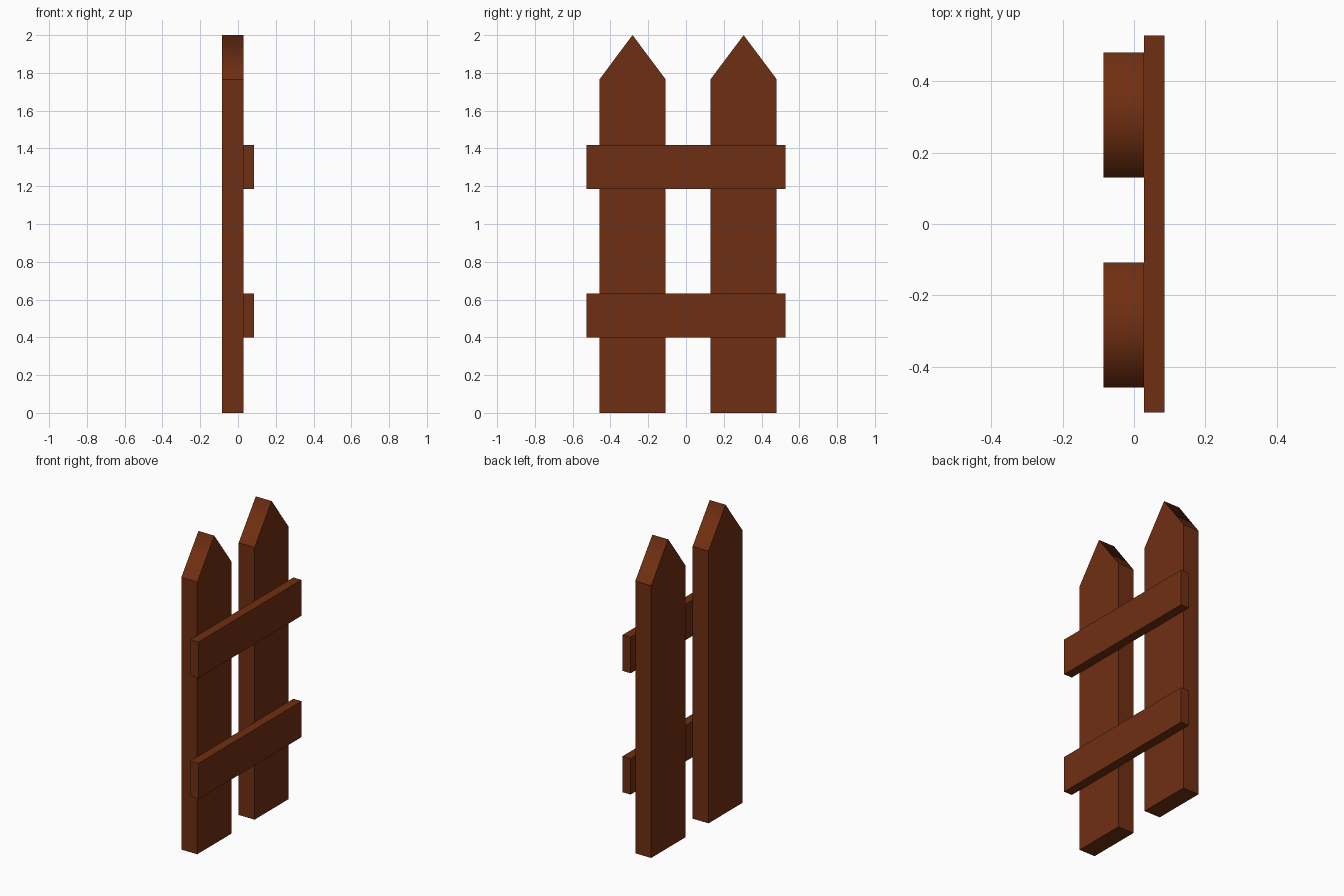
import bpy, bmesh

if "Cube" in bpy.data.objects:
    bpy.data.objects.remove(bpy.data.objects["Cube"])

wood = bpy.data.materials.new("brown_wood")
wood.diffuse_color = (0.16, 0.028, 0.006, 1)
wood.use_nodes = True
wood.node_tree.nodes["Principled BSDF"].inputs["Base Color"].default_value = wood.diffuse_color


def board(name, profile, x0, x1):
    """Extrude a (y, z) outline from x0 to x1."""
    bm = bmesh.new()
    face = bm.faces.new([bm.verts.new((x0, y, z)) for y, z in profile])
    ext = bmesh.ops.extrude_face_region(bm, geom=[face])
    verts = [g for g in ext["geom"] if isinstance(g, bmesh.types.BMVert)]
    bmesh.ops.translate(bm, verts=verts, vec=(x1 - x0, 0, 0))
    bmesh.ops.recalc_face_normals(bm, faces=bm.faces)
    # Crisp edges everywhere, except the softly shaded ridge on a pointed tip
    for f in bm.faces:
        f.smooth = True
    for e in bm.edges:
        ridge = len(profile) == 5 and all(v.co.z > 1.99 for v in e.verts)
        e.smooth = ridge
    mesh = bpy.data.meshes.new(name)
    bm.to_mesh(mesh)
    bm.free()
    mesh.materials.append(wood)
    obj = bpy.data.objects.new(name, mesh)
    bpy.context.collection.objects.link(obj)
    return obj


# Pointed pickets
half = 0.175
for name, y in (("picket_front", -0.283), ("picket_back", 0.305)):
    board(name, [(y - half, 0), (y + half, 0), (y + half, 1.766),
                 (y, 2.0), (y - half, 1.766)], -0.086, 0.028)

# Horizontal rails on the +x face
for name, z in (("rail_lower", 0.399), ("rail_upper", 1.186)):
    board(name, [(-0.528, z), (0.528, z), (0.528, z + 0.233),
                 (-0.528, z + 0.233)], 0.028, 0.086)
